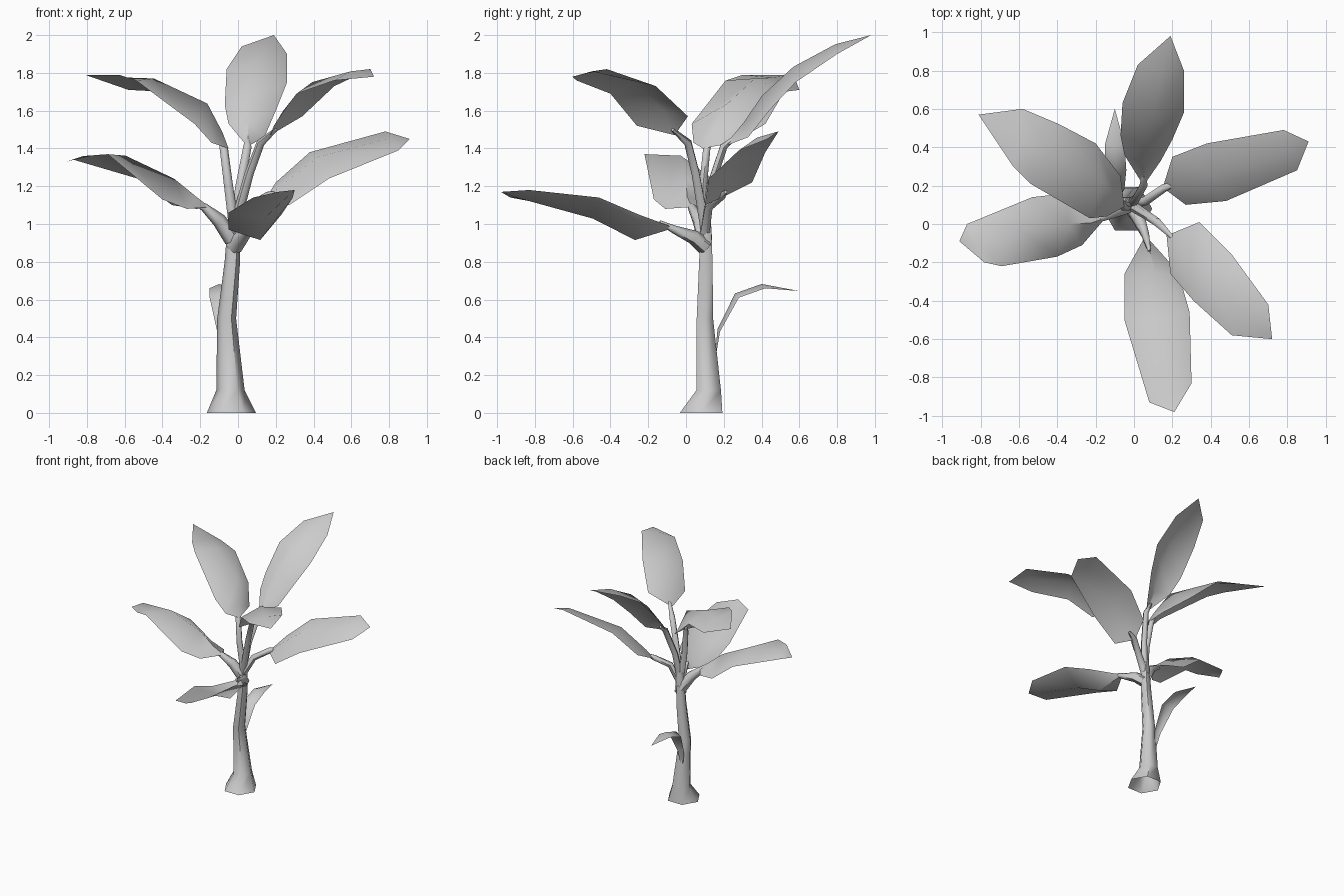
import bpy, bmesh, math
from mathutils import Vector

if "Cube" in bpy.data.objects:
    bpy.data.objects.remove(bpy.data.objects["Cube"])

grey = bpy.data.materials.new("plain_grey")
grey.use_nodes = True
grey.diffuse_color = (0.6, 0.6, 0.6, 1)
grey.node_tree.nodes["Principled BSDF"].inputs["Base Color"].default_value = grey.diffuse_color


def finish(name, bm, angle):
    mesh = bpy.data.meshes.new(name)
    bm.to_mesh(mesh)
    bm.free()
    mesh.materials.append(grey)
    obj = bpy.data.objects.new(name, mesh)
    bpy.context.collection.objects.link(obj)
    bpy.ops.object.select_all(action='DESELECT')
    obj.select_set(True)
    bpy.context.view_layer.objects.active = obj
    bpy.ops.object.shade_smooth_by_angle(angle=math.radians(angle))


def tube(name, points, radii, flat_rings=False):
    """Six-sided tapered tube through the points, open at the bottom."""
    bm = bmesh.new()
    points = [Vector(p) for p in points]
    turns = [math.tau * k / 6 for k in range(6)]
    rings = []
    for i, (p, r) in enumerate(zip(points, radii)):
        along = points[min(i + 1, len(points) - 1)] - points[max(i - 1, 0)]
        along = Vector((0, 0, 1)) if flat_rings else along.normalized()
        u = Vector((0, 1, 0)).cross(along).normalized()
        v = along.cross(u)
        rings.append([bm.verts.new(p + r * (u * math.cos(a) + v * math.sin(a))) for a in turns])
    for low, high in zip(rings, rings[1:]):
        for k in range(6):
            n = (k + 1) % 6
            bm.faces.new((low[k], low[n], high[n], high[k]))
    bm.faces.new(rings[-1])
    finish(name, bm, 60)


def leaf(name, base, left, right, tip, lifts):
    """Blade between two edges, with the midrib raised along its normal."""
    bm = bmesh.new()
    base, tip = Vector(base), Vector(tip)
    start, end = bm.verts.new(base), bm.verts.new(tip)
    rows = []
    for l, r, lift in zip(left, right, lifts):
        l, r = Vector(l), Vector(r)
        up = (r - l).cross(tip - base).normalized()
        rows.append([bm.verts.new(p) for p in (l, (l + r) / 2 + up * lift, r)])
    for a, b in zip(rows, rows[1:]):
        for k in (0, 1):
            bm.faces.new((a[k], a[k + 1], b[k + 1], b[k]))
    for k in (0, 1):
        bm.faces.new((start, rows[0][k + 1], rows[0][k]))
        bm.faces.new((end, rows[-1][k], rows[-1][k + 1]))
    finish(name, bm, 60)


# Trunk with a flared foot
tube("trunk",
     [(-.035, .08, 0), (-.04, .12, .12), (-.06, .1, .5), (-.03, .105, .8), (-.02, .105, 1.06)],
     [.13, .075, .05, .041, .03], flat_rings=True)

# Leaf stalks, thickest where they leave the trunk
crown = (-.02, .1, .98)
stalks = {
    "back": [crown, (.01, .13, 1.2), (.05, .2, 1.41), (.05, .26, 1.46)],
    "left": [(-.02, .1, .95), (.06, .12, 1.09), (.16, .19, 1.15), (.22, .21, 1.17)],
    "front": [(-.02, .1, .88), (.02, .04, .93), (.06, -.06, .97), (.08, -.14, 1.01)],
    "front_left": [crown, (.06, .05, 1.27), (.12, .01, 1.43), (.2, -.07, 1.5)],
    "back_right": [crown, (-.05, .09, 1.2), (-.075, .11, 1.4), (-.09, .13, 1.44)],
    "right": [(-.03, .1, .92), (-.1, .07, 1.02), (-.18, .03, 1.09), (-.23, .02, 1.11)],
}
for side, path in stalks.items():
    thick = .045 if side in ("front", "right") else .028
    tube(side + "_stalk", path, [thick, thick * .85, .022, .01])

# Large leaves around the crown
leaf("back_leaf", (.05, .2, 1.41),
     [(-.05, .36, 1.53), (-.07, .46, 1.63), (-.06, .63, 1.82), (.02, .83, 1.94)],
     [(.14, .33, 1.46), (.2, .44, 1.6), (.26, .58, 1.75), (.26, .8, 1.9)],
     (.19, .98, 2), [.06, .08, .06, .04])
leaf("left_leaf", (.15, .19, 1.14),
     [(.2, .35, 1.22), (.38, .42, 1.38), (.78, .49, 1.49)],
     [(.27, .1, 1.1), (.48, .12, 1.24), (.85, .28, 1.39)],
     (.91, .43, 1.45), [.05, .05, .02])
leaf("front_leaf", (.06, -.06, .98),
     [(-.05, -.26, .97), (-.05, -.5, 1.06), (.08, -.93, 1.14)],
     [(.23, -.25, 1.05), (.29, -.46, 1.14), (.3, -.83, 1.18)],
     (.21, -.98, 1.17), [.1, .075, .025])
leaf("front_left_leaf", (.17, -.06, 1.47),
     [(.34, .01, 1.57), (.51, -.16, 1.73), (.7, -.42, 1.82)],
     [(.19, -.26, 1.52), (.31, -.4, 1.69), (.51, -.58, 1.76)],
     (.72, -.6, 1.78), [.06, .045, .02])
leaf("back_right_leaf", (-.05, .09, 1.4),
     [(-.14, .04, 1.43), (-.23, .03, 1.53), (-.54, .21, 1.76), (-.63, .3, 1.79)],
     [(-.07, .25, 1.43), (-.2, .42, 1.53), (-.39, .52, 1.7), (-.58, .6, 1.71)],
     (-.81, .57, 1.79), [.06, .12, .045, .03])
leaf("right_leaf", (-.15, .03, 1.09),
     [(-.27, -.11, 1.08), (-.4, -.17, 1.13), (-.69, -.22, 1.37), (-.78, -.2, 1.36)],
     [(-.22, .13, 1.08), (-.35, .16, 1.1), (-.53, .14, 1.24), (-.87, 0, 1.34)],
     (-.91, -.09, 1.33), [.07, .13, .06, .01])

# Small shoot behind the trunk
leaf("back_shoot", (-.07, .15, .25),
     [(-.11, .18, .43), (-.15, .28, .61), (-.15, .42, .66)],
     [(-.05, .18, .43), (-.04, .28, .61), (-.05, .42, .66)],
     (-.1, .6, .645), [.02, .03, .03])
